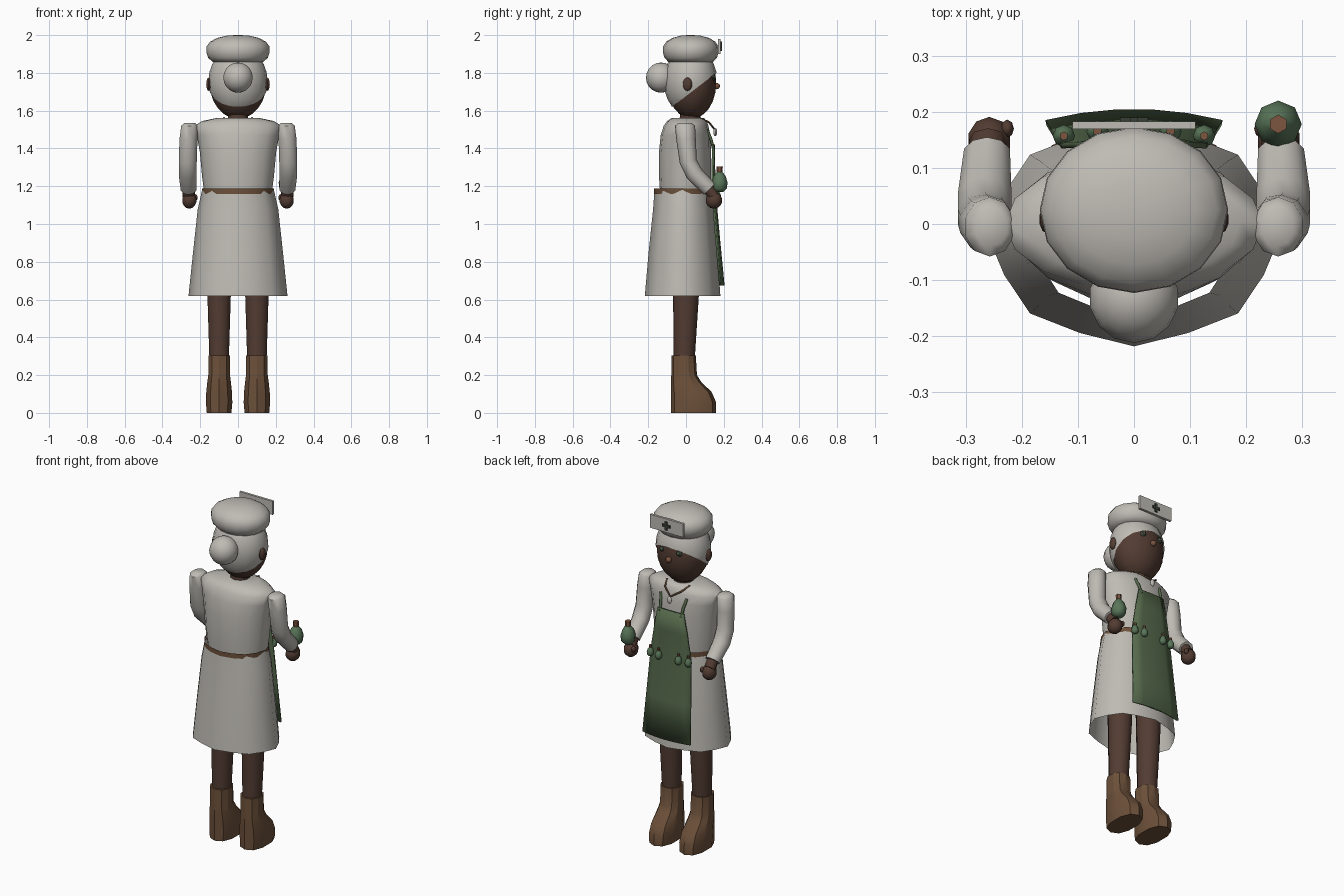
import bpy, bmesh
from math import pi, cos, sin, radians
from mathutils import Vector, Matrix

if "Cube" in bpy.data.objects:
    bpy.data.objects.remove(bpy.data.objects["Cube"])

def material(name, rgb):
    m = bpy.data.materials.new(name)
    m.diffuse_color = (*rgb, 1)
    m.use_nodes = True
    m.node_tree.nodes["Principled BSDF"].inputs["Base Color"].default_value = m.diffuse_color
    return m

CLOTH = material("cloth", (0.52, 0.50, 0.46))
SKIN = material("skin", (0.085, 0.045, 0.032))
BOOT = material("leather", (0.15, 0.08, 0.042))
GREEN = material("green", (0.09, 0.14, 0.07))
GLASS = material("glass", (0.10, 0.18, 0.10))
CORK = material("cork", (0.20, 0.09, 0.05))
DARK = material("dark", (0.04, 0.05, 0.035))

def finish(name, bm, mat, angle=50):
    bmesh.ops.recalc_face_normals(bm, faces=bm.faces)
    me = bpy.data.meshes.new(name)
    bm.to_mesh(me)
    bm.free()
    ob = bpy.data.objects.new(name, me)
    bpy.context.collection.objects.link(ob)
    me.materials.append(mat)
    bpy.ops.object.select_all(action='DESELECT')
    ob.select_set(True)
    bpy.context.view_layer.objects.active = ob
    if angle:
        bpy.ops.object.shade_smooth_by_angle(angle=radians(angle))
    return ob

def loft(name, rings, mat, n=10, caps=True, fold=0.0, power=1.0, angle=50):
    """Rings are (x, y, z, rx, ry, tilt about x in degrees)."""
    bm = bmesh.new()
    rows = []
    for r in rings:
        x, y, z, rx, ry = r[:5]
        t = radians(r[5]) if len(r) > 5 else 0
        row = []
        for i in range(n):
            a = 2 * pi * i / n + pi / 2
            k = 1 - fold * (i % 2)
            c, s = cos(a), sin(a)
            c = abs(c) ** power * (1 if c > 0 else -1)
            s = abs(s) ** power * (1 if s > 0 else -1)
            row.append(bm.verts.new((x + k * rx * c, y + k * ry * s * cos(t), z + k * ry * s * sin(t))))
        rows.append(row)
    for a, b in zip(rows, rows[1:]):
        for i in range(n):
            j = (i + 1) % n
            bm.faces.new((a[i], a[j], b[j], b[i]))
    if caps:
        bm.faces.new(rows[0])
        bm.faces.new(rows[-1])
    return finish(name, bm, mat, angle)

def ball(name, c, r, mat, u=12, v=8, cut=None):
    bm = bmesh.new()
    bmesh.ops.create_uvsphere(bm, u_segments=u, v_segments=v, radius=1,
                              matrix=Matrix.Translation(c) @ Matrix.Diagonal((*r, 1)))
    if cut:
        bmesh.ops.bisect_plane(bm, geom=bm.verts[:] + bm.edges[:] + bm.faces[:],
                               plane_co=cut[0], plane_no=cut[1], clear_inner=True)
    return finish(name, bm, mat)

def box(name, c, size, mat):
    bm = bmesh.new()
    bmesh.ops.create_cube(bm, size=1, matrix=Matrix.Translation(c) @ Matrix.Diagonal((*size, 1)))
    return finish(name, bm, mat, 0)

def wire(name, pts, r, mat):
    cu = bpy.data.curves.new(name, 'CURVE')
    cu.dimensions = '3D'
    cu.bevel_depth, cu.bevel_resolution = r, 1
    cu.use_fill_caps = True
    sp = cu.splines.new('POLY')
    sp.points.add(len(pts) - 1)
    for p, q in zip(sp.points, pts):
        p.co = (*q, 1)
    ob = bpy.data.objects.new(name, cu)
    cu.materials.append(mat)
    bpy.context.collection.objects.link(ob)

def bottle(name, x, y, z, s):
    loft(name, [(x, y, z, .5*s, .5*s), (x, y, z+.4*s, .9*s, .9*s), (x, y, z+1.2*s, s, s),
                (x, y, z+2*s, .75*s, .75*s), (x, y, z+2.5*s, .35*s, .35*s)], GLASS, 8)
    loft(name + "_cork", [(x, y, z+2.4*s, .36*s, .36*s), (x, y, z+3.2*s, .4*s, .4*s)], CORK, 6)

# Legs, boots, arms, ears and eyes, one per side
for s, side in ((-1, "left"), (1, "right")):
    x = .1 * s
    loft("boot_" + side, [(x, .04, 0, .068, .12), (x, .04, .055, .073, .12), (x, .028, .11, .071, .108),
                          (x, 0, .165, .065, .08), (x, -.01, .2, .06, .068), (x, -.012, .305, .06, .064)],
         BOOT, 10, power=.85, angle=30)
    loft("leg_" + side, [(x, -.01, .28, .054, .056), (x, 0, .62, .065, .068), (x, 0, .95, .07, .075)], SKIN, 10)
    x = .262 * s
    loft("sleeve_" + side, [(.255*s, -.005, 1.535, .03, .035), (.257*s, -.005, 1.52, .046, .053),
                            (x, 0, 1.45, .05, .052), (.266*s, .012, 1.33, .05, .046, 14),
                            (.266*s, .045, 1.265, .05, .046, 32), (x, .125, 1.185, .043, .042, 45)], CLOTH, 10)
    loft("wrist_" + side, [(x, .11, 1.2, .032, .03, 45), (.26*s, .15, 1.145, .034, .032, 50)], SKIN, 8)
    ball("hand_" + side, (.258*s, .148, 1.125), (.04, .044, .044), SKIN, 10, 7)
    ball("thumb_" + side, (.226*s, .17, 1.14), (.012, .016, .018), SKIN, 8, 6)
    ball("ear_" + side, (.155*s, .008, 1.74), (.014, .025, .036), SKIN, 10, 6)
    ball("eye_" + side, (.055*s, .142, 1.775), (.019, .013, .019), DARK, 8, 6)
    ball("eye_glint_" + side, (.055*s, .152, 1.778), (.008, .006, .008), GLASS, 8, 6)

# Pleated skirt, belt and bodice
loft("skirt", [(0, -.018, .62, .262, .2), (0, -.016, .85, .238, .182), (0, -.014, 1.08, .213, .16),
               (0, -.015, 1.18, .19, .152)], CLOTH, 16, caps=False, fold=.045, angle=60)
loft("belt", [(0, -.013, 1.16, .19, .156), (0, -.013, 1.188, .19, .156)], BOOT, 16, caps=False, fold=.02)
loft("bodice", [(0, -.005, 1.16, .178, .132), (0, -.005, 1.25, .19, .138), (0, -.005, 1.38, .202, .138),
                (0, -.002, 1.47, .218, .132), (0, 0, 1.52, .23, .118), (0, .005, 1.545, .19, .105),
                (0, .01, 1.562, .11, .085)], CLOTH, 16)

# Head, hair with slanted hairline, and bun
loft("neck", [(0, .02, 1.53, .055, .055), (0, .025, 1.62, .055, .055)], SKIN, 10)
ball("head", (0, .03, 1.745), (.15, .13, .188), SKIN, 16, 12)
ball("hair", (0, .024, 1.755), (.157, .142, .185), CLOTH, 16, 12, cut=((0, -.1, 1.60), (0, -.2, .26)))
ball("hair_bun", (0, -.132, 1.775), (.08, .08, .08), CLOTH, 14, 10)
ball("nose", (0, .162, 1.73), (.017, .018, .017), CORK, 8, 6)

# Puffy cap with front plate and plus mark
loft("cap", [(0, .025, z, .168*k, .148*k) for z, k in ((1.858, .8), (1.88, .94), (1.91, 1), (1.94, .99),
     (1.965, .88), (1.985, .66), (1.997, .35), (2, .1))], CLOTH, 16)
box("cap_plate", (0, .176, 1.94), (.22, .014, .08), CLOTH)
box("plus_bar_across", (0, .186, 1.94), (.05, .008, .015), DARK)
box("plus_bar_upright", (0, .186, 1.94), (.015, .008, .05), DARK)

# Curved apron sheet with straps
bm = bmesh.new()
rows = []
for z, y, w in ((.675, .2, .157), (.9, .178, .145), (1.17, .153, .13), (1.3, .15, .108), (1.42, .148, .085)):
    rows.append([bm.verts.new((w*t, y - w*w*t*t*.8, z)) for t in (-1, -.6, -.2, .2, .6, 1)])
for a, b in zip(rows, rows[1:]):
    for i in range(5):
        bm.faces.new((a[i], a[i+1], b[i+1], b[i]))
apron = finish("apron", bm, GREEN)
mod = apron.modifiers.new("thickness", 'SOLIDIFY')
mod.thickness, mod.offset = .01, 0
for s in (-1, 1):
    wire("apron_strap", [(.07*s, .145, 1.4), (.075*s, .132, 1.45), (.085*s, .112, 1.5)], .008, GREEN)

# Vials on the belt line and the bottle held in the right hand
for x, y in ((-.125, .157), (-.065, .165), (.065, .165), (.125, .157)):
    bottle("vial", x, y, 1.125, .02)
bottle("held_bottle", .257, .178, 1.17, .042)

# Necklace
wire("necklace_cord", [(-.075, .07, 1.562), (-.055, .12, 1.54), (0, .148, 1.505),
                       (.055, .12, 1.54), (.075, .07, 1.562)], .005, BOOT)
ball("pendant", (0, .155, 1.487), (.014, .01, .022), CLOTH, 8, 6)
